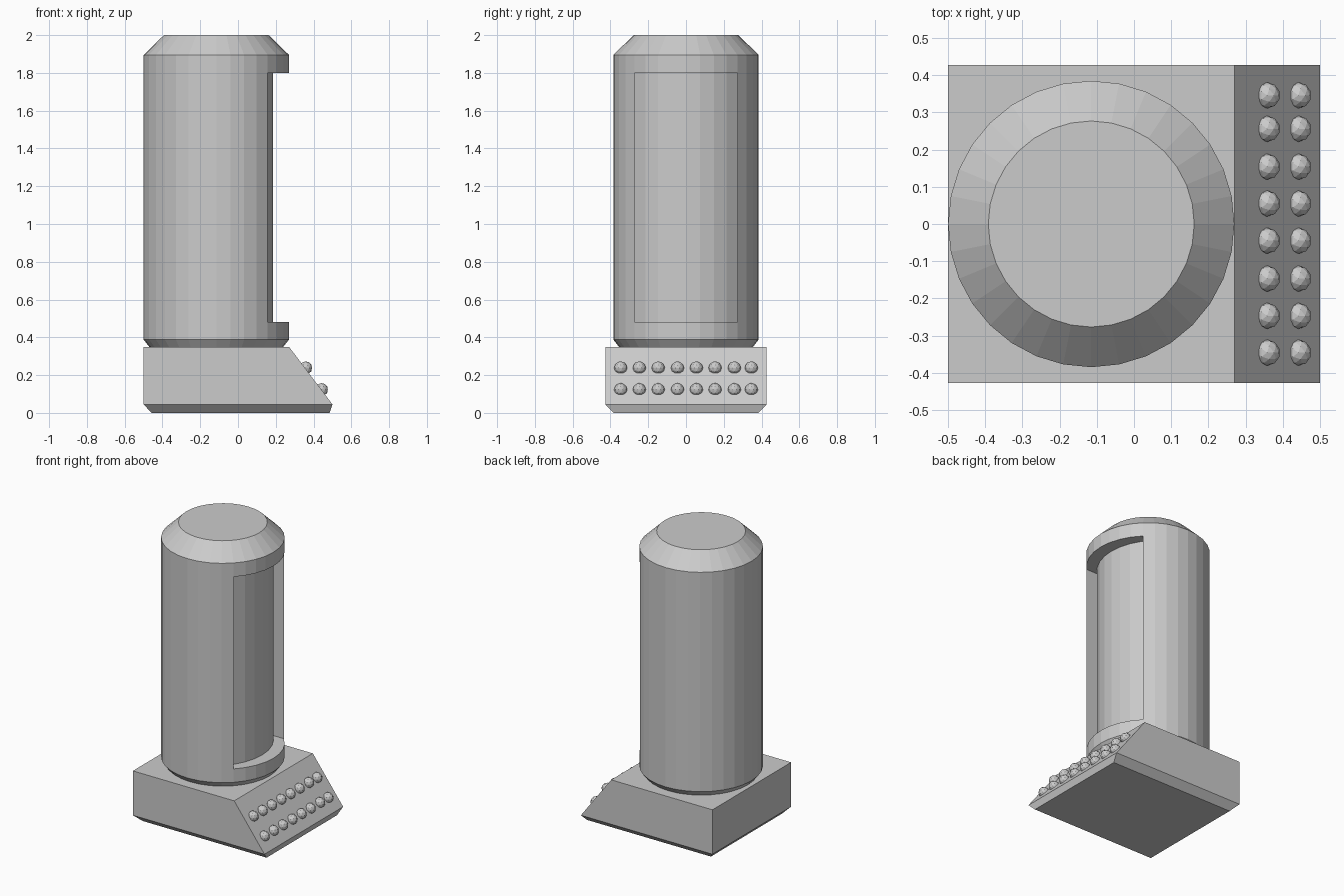
import bpy, bmesh, math
from mathutils import Matrix

if "Cube" in bpy.data.objects:
    bpy.data.objects.remove(bpy.data.objects["Cube"])


def finish(bm, name):
    bmesh.ops.recalc_face_normals(bm, faces=bm.faces[:])
    me = bpy.data.meshes.new(name)
    bm.to_mesh(me)
    bm.free()
    ob = bpy.data.objects.new(name, me)
    bpy.context.collection.objects.link(ob)
    return ob


def loft(bm, rings):
    """Skin a stack of vertex rings and cap both ends."""
    loops = [[bm.verts.new(p) for p in ring] for ring in rings]
    for a, b in zip(loops, loops[1:]):
        n = len(a)
        for i in range(n):
            j = (i + 1) % n
            bm.faces.new((a[i], a[j], b[j], b[i]))
    bm.faces.new(loops[0][::-1])
    bm.faces.new(loops[-1])


def rect(x0, x1, y, z):
    return [(x0, -y, z), (x1, -y, z), (x1, y, z), (x0, y, z)]


# Base: sloped front panel and chamfered foot
bm = bmesh.new()
loft(bm, [rect(-0.457, 0.485, 0.382, 0),
          rect(-0.5, 0.5, 0.427, 0.045),
          rect(-0.5, 0.27, 0.427, 0.35)])
finish(bm, "base")

# Column: 32-sided, chamfered at both ends
SIDES, CX, R = 32, -0.115, 0.385
profile = [(0.355, 0.35), (R, 0.388), (R, 0.48), (R, 1.8), (R, 1.895), (0.277, 2.0)]
bm = bmesh.new()
loft(bm, [[(CX + r * math.cos(math.tau * i / SIDES),
            r * math.sin(math.tau * i / SIDES), z) for i in range(SIDES)]
          for r, z in profile])

# Recessed window: the quarter of the wall facing +x, pushed straight back
window = []
for f in bm.faces:
    c = f.calc_center_median()
    if 0.5 < c.z < 1.75 and abs(math.atan2(c.y, c.x - CX)) < math.radians(45):
        window.append(f)
res = bmesh.ops.extrude_face_region(bm, geom=window)
bmesh.ops.delete(bm, geom=window, context='FACES')
bmesh.ops.translate(bm, vec=(-0.085, 0, 0),
                    verts=[g for g in res["geom"] if isinstance(g, bmesh.types.BMVert)])
finish(bm, "column")

# Buttons: two rows of faceted balls on the slope
bm = bmesh.new()
for x, z in ((0.358, 0.238), (0.442, 0.123)):
    for y in (-0.346, -0.247, -0.147, -0.045, 0.055, 0.154, 0.256, 0.346):
        bmesh.ops.create_icosphere(bm, subdivisions=2, radius=0.035,
                                   matrix=Matrix.Translation((x, y, z)))
finish(bm, "buttons")
